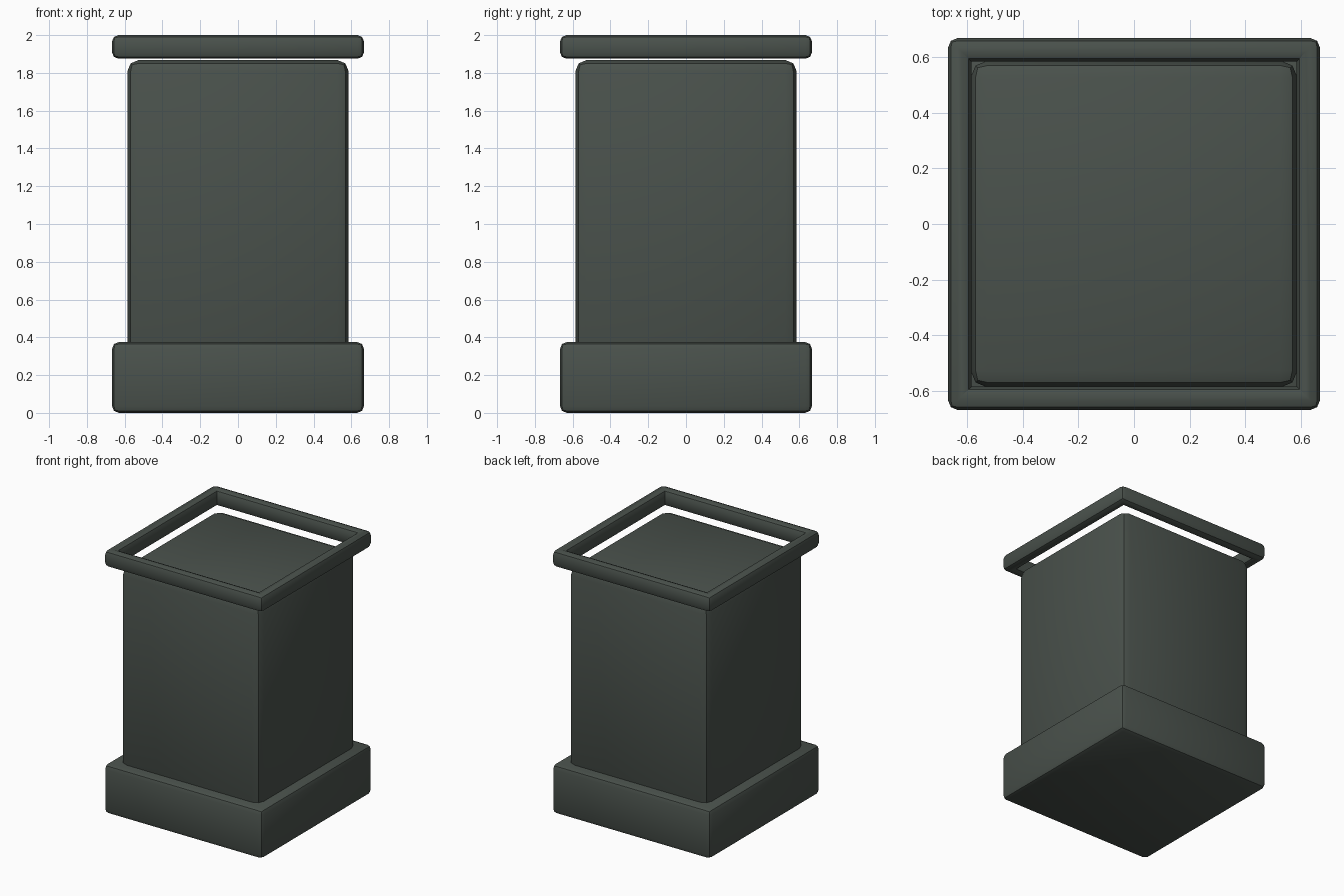
import bpy, bmesh

if "Cube" in bpy.data.objects:
    bpy.data.objects.remove(bpy.data.objects["Cube"])

stone = bpy.data.materials.new("dark grey green")
stone.diffuse_color = (0.068, 0.083, 0.072, 1)
stone.use_nodes = True
stone.node_tree.nodes["Principled BSDF"].inputs["Base Color"].default_value = stone.diffuse_color


def finish(bm, name):
    bmesh.ops.recalc_face_normals(bm, faces=bm.faces[:])
    mesh = bpy.data.meshes.new(name)
    bm.to_mesh(mesh)
    bm.free()
    mesh.materials.append(stone)
    ob = bpy.data.objects.new(name, mesh)
    bpy.context.collection.objects.link(ob)
    bpy.context.view_layer.objects.active = ob
    ob.select_set(True)
    bpy.ops.object.shade_smooth_by_angle(angle=0.45)
    ob.select_set(False)


def bevel(bm, edges, width):
    bmesh.ops.bevel(bm, geom=edges, offset=width, offset_type='OFFSET',
                    segments=2, profile=0.5, affect='EDGES', clamp_overlap=True)


def block(name, half, z0, z1, width):
    bm = bmesh.new()
    bmesh.ops.create_cube(bm, size=1)
    for v in bm.verts:
        v.co = (v.co.x * 2 * half, v.co.y * 2 * half, z0 + (v.co.z + 0.5) * (z1 - z0))
    bevel(bm, bm.edges[:], width)
    finish(bm, name)


def frame(name, outer, inner, z0, z1, width):
    bm = bmesh.new()
    corners = [(-1, -1), (1, -1), (1, 1), (-1, 1)]
    section = [(outer, z0), (outer, z1), (inner, z1), (inner, z0)]
    rings = [[bm.verts.new((x * r, y * r, z)) for r, z in section] for x, y in corners]
    for i in range(4):
        a, b = rings[i], rings[(i + 1) % 4]
        for j in range(4):
            k = (j + 1) % 4
            bm.faces.new((a[j], b[j], b[k], a[k]))
    bm.normal_update()
    # Round the long edges and the outer corners; inner corners stay mitred
    edges = []
    for e in bm.edges:
        p, q = e.verts
        horizontal = abs(p.co.z - q.co.z) < 1e-5
        same_size = abs(abs(p.co.x) - abs(q.co.x)) < 1e-5
        outside = abs(p.co.x) > (outer + inner) / 2
        if same_size and (horizontal or outside):
            edges.append(e)
    bevel(bm, edges, width)
    finish(bm, name)


# Plinth, main column and the open rim floating just above it
block("base", 0.667, 0.0, 0.375, 0.036)
block("body", 0.586, 0.25, 1.868, 0.06)
frame("top_rim", 0.667, 0.583, 1.875, 2.0, 0.034)
